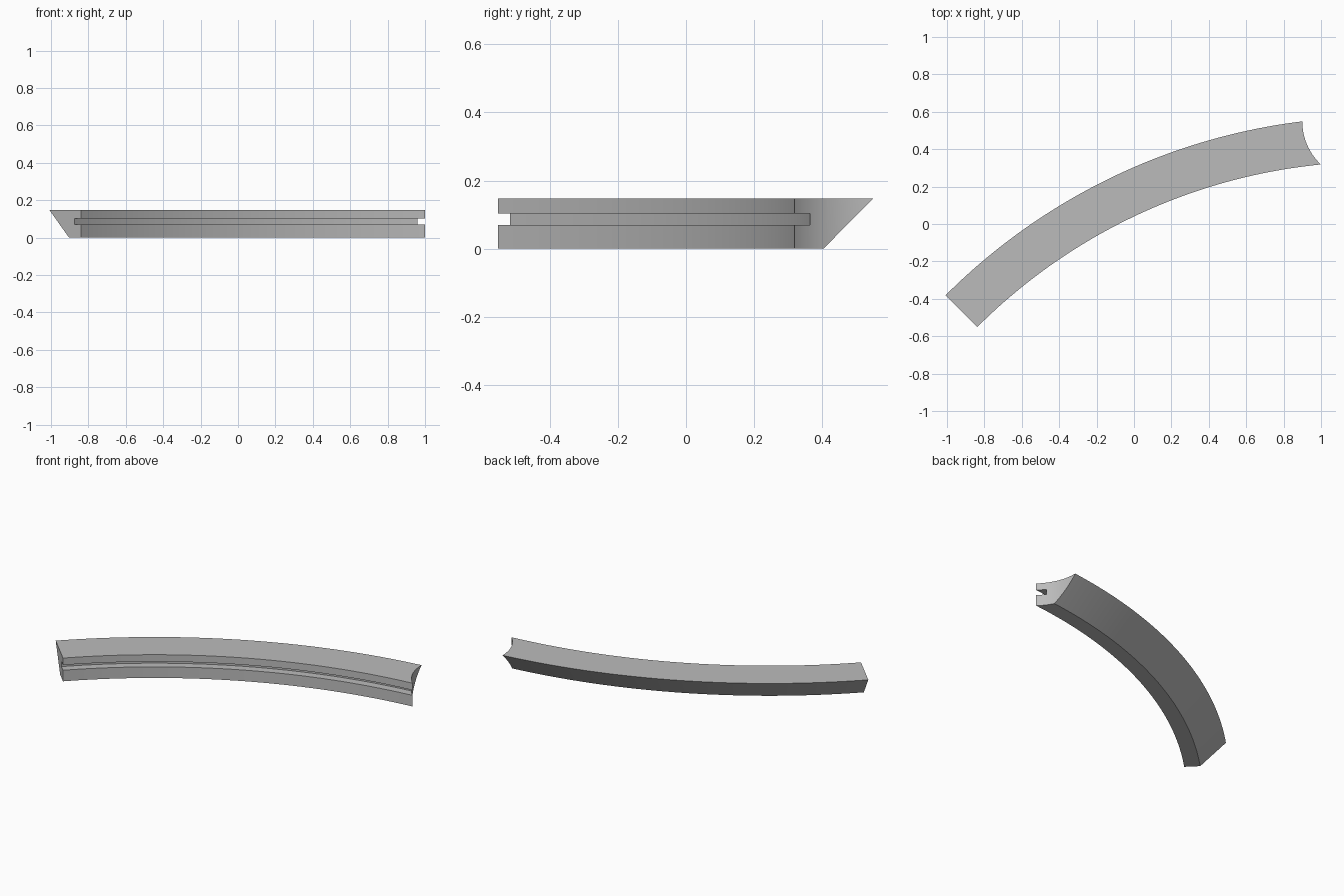
import bpy, bmesh
from math import sin, cos, radians

if "Cube" in bpy.data.objects:
    bpy.data.objects.remove(bpy.data.objects["Cube"], do_unlink=True)

CENTRE = (1.297, -2.687)
START, END, STEPS = 135, 93, 56
HEIGHT = 0.147

grey = bpy.data.materials.new("plain grey")
grey.use_nodes = True
colour = (0.5, 0.5, 0.5, 1)
grey.diffuse_color = colour
grey.node_tree.nodes["Principled BSDF"].inputs["Base Color"].default_value = colour

# Cross-section (radius, height): slanted outer wall, slot in the inner wall
INNER, SLOT, FOOT, RIM = 3.02, 3.07, 3.112, 3.26
profile = [(INNER, 0), (FOOT, 0), (RIM, HEIGHT), (INNER, HEIGHT),
           (INNER, 0.103), (SLOT, 0.103), (SLOT, 0.07), (INNER, 0.07)]


def add_object(name, bm):
    bmesh.ops.recalc_face_normals(bm, faces=bm.faces)
    mesh = bpy.data.meshes.new(name)
    bm.to_mesh(mesh)
    bm.free()
    mesh.materials.append(grey)
    obj = bpy.data.objects.new(name, mesh)
    bpy.context.collection.objects.link(obj)
    return obj


# Curved rail swept along the arc
bm = bmesh.new()
rings = []
for i in range(STEPS + 1):
    a = radians(START + (END - START) * i / STEPS)
    rings.append([bm.verts.new((CENTRE[0] + r * cos(a), CENTRE[1] + r * sin(a), z))
                  for r, z in profile])
count = len(profile)
for a, b in zip(rings, rings[1:]):
    for k in range(count):
        n = (k + 1) % count
        bm.faces.new((a[k], a[n], b[n], b[k]))
bm.faces.new(rings[0])
bm.faces.new(rings[-1])
rail = add_object("curved_rail", bm)

# Round cutter for the concave end
bm = bmesh.new()
bmesh.ops.create_cone(bm, cap_ends=True, segments=128, radius1=0.316, radius2=0.316, depth=1)
bmesh.ops.translate(bm, verts=bm.verts, vec=(1.216, 0.548, 0))
cutter = add_object("end_cutter", bm)
cutter.hide_render = True

cut = rail.modifiers.new("concave end", "BOOLEAN")
cut.operation = "DIFFERENCE"
cut.solver = "EXACT"
cut.object = cutter
bpy.context.view_layer.objects.active = rail
rail.select_set(True)
bpy.ops.object.modifier_apply(modifier=cut.name)
bpy.data.objects.remove(cutter, do_unlink=True)

bpy.ops.object.shade_smooth_by_angle(angle=radians(25))
